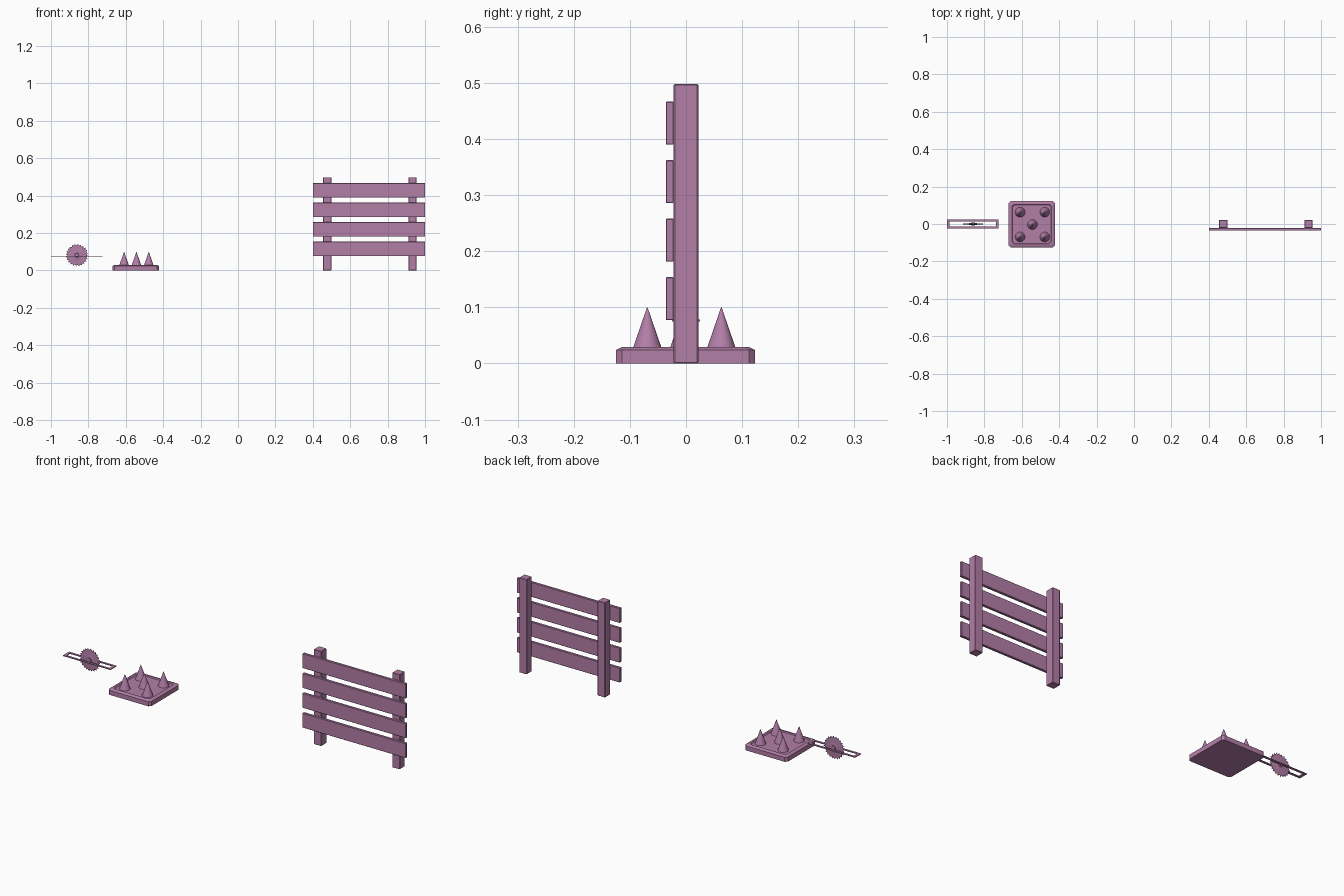
import bpy, bmesh, math
from mathutils import Matrix

if "Cube" in bpy.data.objects:
    bpy.data.objects.remove(bpy.data.objects["Cube"])

mat = bpy.data.materials.new("mauve_paint")
mat.diffuse_color = (0.45, 0.21, 0.39, 1)
mat.use_nodes = True
mat.node_tree.nodes["Principled BSDF"].inputs["Base Color"].default_value = mat.diffuse_color


def finish(name, bm, loc=(0, 0, 0), smooth=False):
    bmesh.ops.recalc_face_normals(bm, faces=bm.faces)
    me = bpy.data.meshes.new(name)
    bm.to_mesh(me)
    bm.free()
    me.materials.append(mat)
    ob = bpy.data.objects.new(name, me)
    ob.location = loc
    bpy.context.collection.objects.link(ob)
    if smooth:
        bpy.context.view_layer.objects.active = ob
        ob.select_set(True)
        bpy.ops.object.shade_smooth_by_angle(angle=math.radians(35))
        ob.select_set(False)
    return ob


def box(name, x, y, z, bevel=0.0):
    bm = bmesh.new()
    size = [b - a for a, b in (x, y, z)]
    mid = [(a + b) / 2 for a, b in (x, y, z)]
    bmesh.ops.create_cube(bm, size=1, matrix=Matrix.Diagonal((*size, 1)))
    if bevel:
        bmesh.ops.bevel(bm, geom=bm.edges[:], offset=bevel, segments=1, affect='EDGES')
    return finish(name, bm, mid)


def loft(name, rings, loc):
    """Closed solid through a list of equally long point rings."""
    bm = bmesh.new()
    loops = [[bm.verts.new(p) for p in ring] for ring in rings]
    n = len(loops[0])
    for a, b in zip(loops, loops[1:]):
        for i in range(n):
            j = (i + 1) % n
            bm.faces.new((a[i], a[j], b[j], b[i]))
    bm.faces.new(loops[0])
    bm.faces.new(loops[-1])
    return finish(name, bm, loc)


# Fence: two posts with four planks on the front
for i, x in enumerate((0.455, 0.911)):
    box(f"fence_post_{i + 1}", (x, x + 0.044), (-0.022, 0.022), (0, 0.498), 0.002)
for i in range(4):
    z = 0.077 + i * 0.1043
    box(f"fence_plank_{i + 1}", (0.4, 1.0), (-0.036, -0.022), (z, z + 0.077), 0.0015)


# Spike trap: chamfered tray with a raised rim
def tray_ring(h, z, c=0.011):
    k = h - c
    return [(h, -k, z), (h, k, z), (k, h, z), (-k, h, z),
            (-h, k, z), (-h, -k, z), (-k, -h, z), (k, -h, z)]


loft("spike_tray", [tray_ring(0.124, 0), tray_ring(0.124, 0.024),
                    tray_ring(0.114, 0.029), tray_ring(0.106, 0.029),
                    tray_ring(0.102, 0.025)], (-0.547, -0.001, 0))

# Five conical spikes
for i, (sx, sy) in enumerate(((0, 0), (-1, -1), (1, -1), (1, 1), (-1, 1))):
    bm = bmesh.new()
    bmesh.ops.create_cone(bm, cap_ends=True, segments=32, radius1=0.027,
                          radius2=0.0005, depth=0.077)
    finish(f"spike_{i + 1}", bm, (-0.543 + sx * 0.066, -0.003 + sy * 0.066, 0.0615), True)

# Saw track: thin frame around a slot
track_z = (0.0745, 0.0785)
for side, name in ((-1, "front"), (1, "back")):
    y = sorted((side * 0.014, side * 0.025))
    box(f"saw_track_{name}_rail", (-1.0, -0.724), y, track_z)
for x, name in ((-1.0, "left"), (-0.738, "right")):
    box(f"saw_track_{name}_end", (x, x + 0.014), (-0.014, 0.014), track_z)

# Saw blade: raked teeth, thickening toward the hub
TEETH = 24


def blade_ring(tip, root, y):
    pts = []
    for i in range(TEETH * 2):
        r = tip if i % 2 else root
        a = math.pi * (i + (0.55 if i % 2 and tip != root else 0)) / TEETH
        pts.append((r * math.cos(a), y, r * math.sin(a)))
    return pts


half = [(0.010, 0.010, 0.0085), (0.012, 0.012, 0.0045), (0.022, 0.022, 0.004),
        (0.024, 0.024, 0.003), (0.060, 0.051, 0.001)]
rings = [blade_ring(t, r, -y) for t, r, y in half]
rings += [blade_ring(t, r, y) for t, r, y in reversed(half)]
loft("saw_blade", rings, (-0.861, 0, 0.082))
